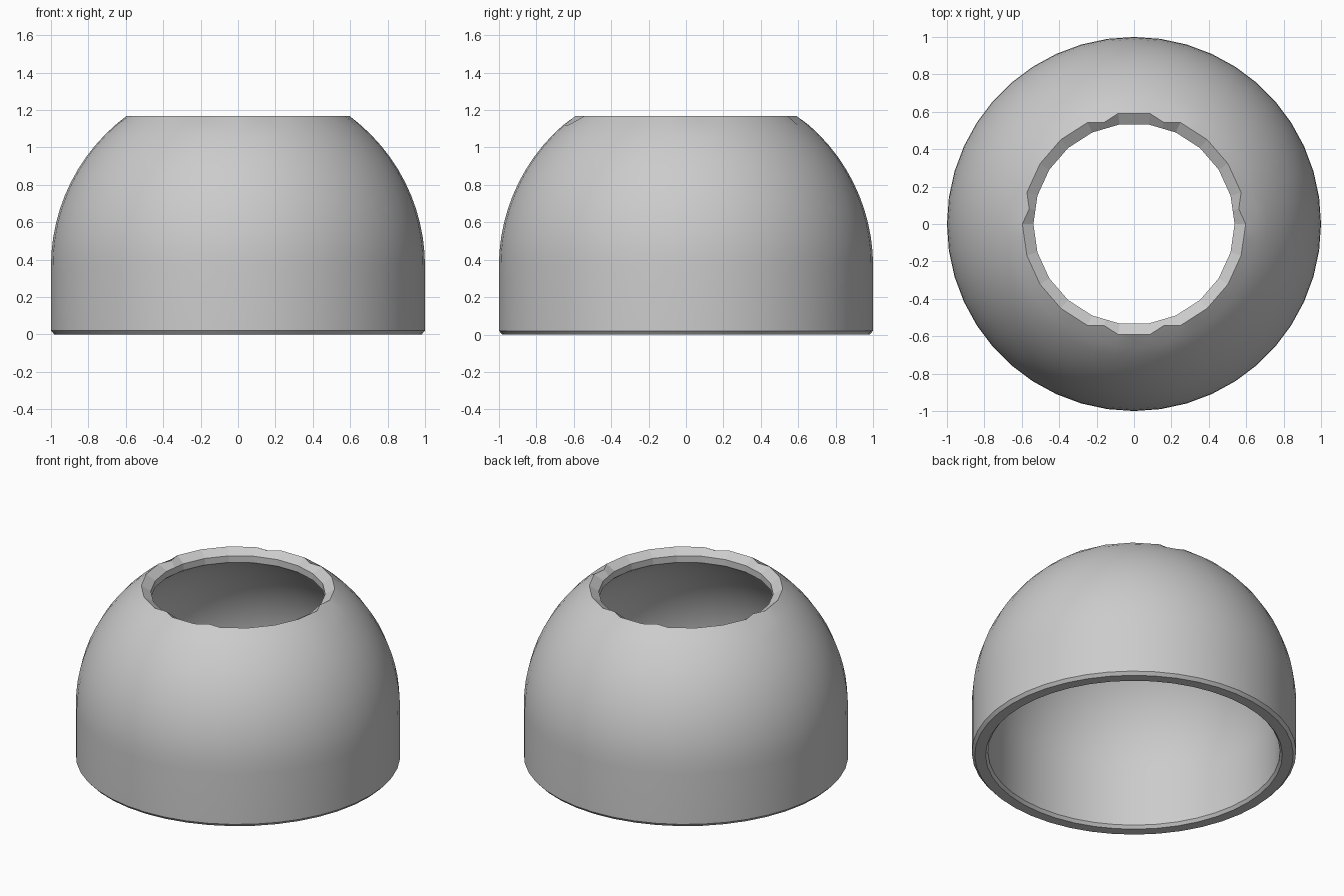
import bpy
import bmesh
from math import cos, sin, pi, radians, sqrt

cube = bpy.data.objects.get("Cube")
if cube:
    bpy.data.objects.remove(cube, do_unlink=True)

SEG = 44             # sides of the dome; the opening has half as many
CENTRE = 0.365       # height where the dome begins
OUTER, INNER = 1.0, 0.9
RIM, HOLE = 0.597, 0.538
STEPS = 12
CHIPS = (1, 9, 13, 21, 31, 35)   # small nicks around the rim

grey = bpy.data.materials.new("plain grey")
grey.use_nodes = True
colour = (0.6, 0.6, 0.6, 1)
grey.diffuse_color = colour
grey.node_tree.nodes["Principled BSDF"].inputs["Base Color"].default_value = colour

bm = bmesh.new()


def ring(radius, z, polygonal=False, chips=()):
    """One loop of vertices; polygonal flattens it to half the sides."""
    verts = []
    for k in range(SEG):
        a = 2 * pi * k / SEG
        r = radius * (cos(2 * pi / SEG) if polygonal and k % 2 else 1)
        if k in chips:
            r -= 0.025
        verts.append(bm.verts.new((r * cos(a), r * sin(a), z)))
    return verts


def arc(radius, end_radius):
    """Profile points of a dome from its base up to end_radius."""
    top = sqrt(radius ** 2 - end_radius ** 2)
    for i in range(STEPS):
        t = (i / STEPS) * (pi / 2 if top >= radius else math_angle(top / radius))
        yield radius * cos(t), CENTRE + radius * sin(t)


def math_angle(s):
    from math import asin
    return asin(s)


# Closed cross-section: outside upwards, rim, hole wall, inside downwards
outer_top = CENTRE + sqrt(OUTER ** 2 - RIM ** 2)
inner_top = CENTRE + sqrt(INNER ** 2 - HOLE ** 2)
rings = [ring(0.982, 0), ring(OUTER, 0.02)]
rings += [ring(r, z) for r, z in arc(OUTER, RIM)]
rim_index = len(rings)
rings.append(ring(RIM, outer_top, True, CHIPS))
rings.append(ring(HOLE, outer_top - 0.036, True))
rings.append(ring(HOLE, inner_top, True))
rings += [ring(r, z) for r, z in reversed(list(arc(INNER, HOLE)))]
rings += [ring(INNER, 0.02), ring(0.915, 0)]

flat_faces = []
for i, low in enumerate(rings):
    high = rings[(i + 1) % len(rings)]
    for k in range(SEG):
        n = (k + 1) % SEG
        face = bm.faces.new((low[k], low[n], high[n], high[k]))
        if i in (rim_index, rim_index + 1):
            flat_faces.append(face)
bmesh.ops.recalc_face_normals(bm, faces=bm.faces)
bm.faces.index_update()
flat_ids = [f.index for f in flat_faces]

mesh = bpy.data.meshes.new("dome_shell")
bm.to_mesh(mesh)
bm.free()
mesh.materials.append(grey)
shell = bpy.data.objects.new("dome_shell", mesh)
bpy.context.collection.objects.link(shell)

# Smooth dome with crisp rim facets
bpy.ops.object.select_all(action="DESELECT")
shell.select_set(True)
bpy.context.view_layer.objects.active = shell
bpy.ops.object.shade_smooth_by_angle(angle=radians(25))
for i in flat_ids:
    mesh.polygons[i].use_smooth = False
